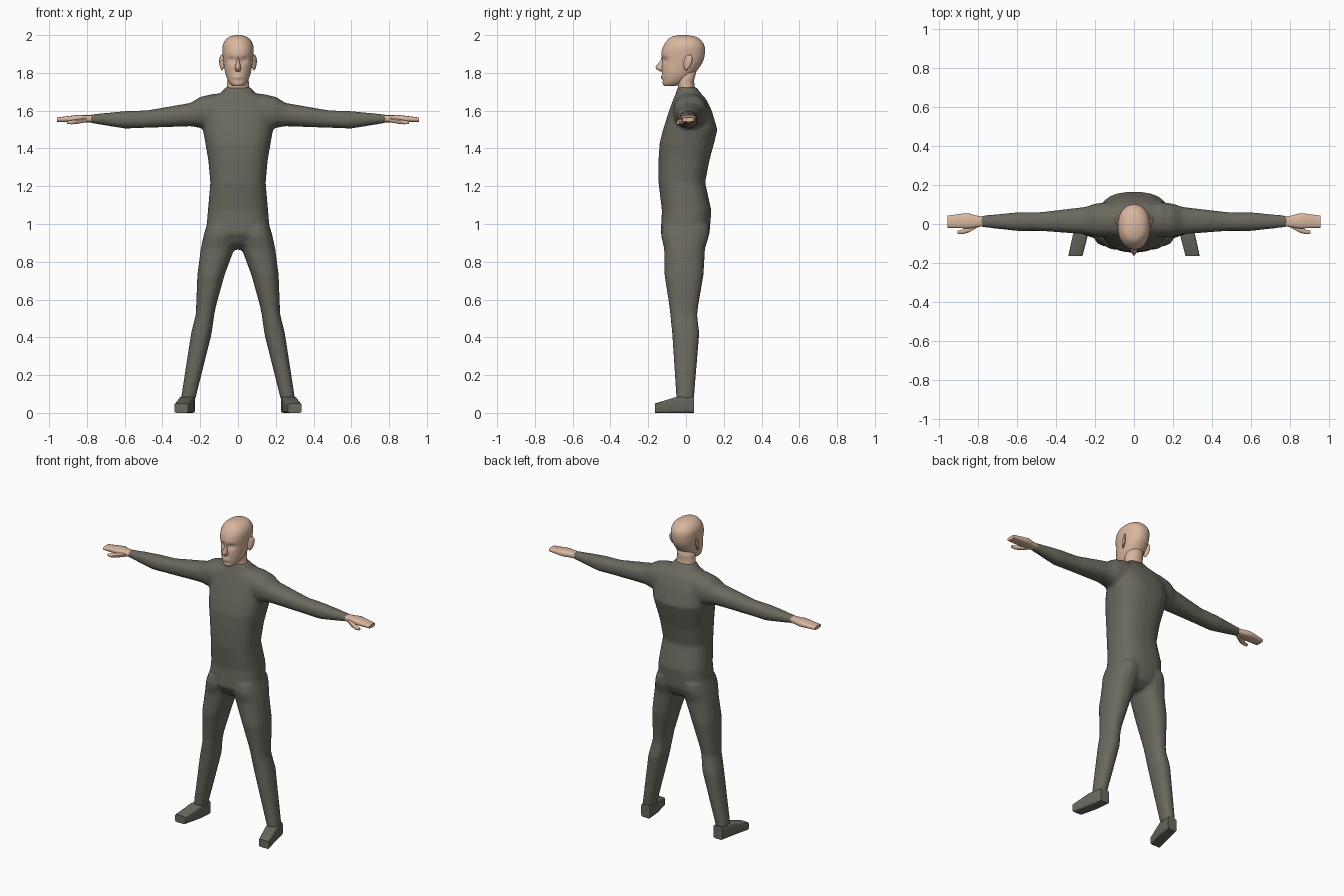
import bpy, bmesh, math


def material(name, rgb):
    m = bpy.data.materials.new(name)
    m.diffuse_color = (*rgb, 1)
    return m


SUIT = material("grey green suit", (0.145, 0.14, 0.112))
SKIN = material("skin", (0.70, 0.475, 0.345))

# which coordinates the two spans of a section use, per loft axis
ORDER = {'z': (2, 0, 1), 'x': (0, 1, 2), 'y': (1, 0, 2)}


def catmull(rows, steps):
    out = []
    for i in range(len(rows) - 1):
        p = [rows[max(0, min(len(rows) - 1, i + k))] for k in (-1, 0, 1, 2)]
        for s in range(steps):
            t = s / steps
            out.append([0.5 * (2 * b + (c - a) * t + (2 * a - 5 * b + 4 * c - d) * t * t
                               + (3 * b - a - 3 * c + d) * t ** 3)
                        for a, b, c, d in zip(*p)])
    return out + [rows[-1]]


def loft(bm, axis, rows, n=16, power=2.3, side=1, steps=1):
    """Rows are (position, a min, a max, b min, b max): super-ellipse sections."""
    it, ia, ib = ORDER[axis]
    rings = []
    for t, a0, a1, b0, b1 in (catmull(rows, steps) if steps > 1 else rows):
        ring = []
        for k in range(n):
            ang = 2 * math.pi * (k + 0.5) / n
            c, s = math.cos(ang), math.sin(ang)
            co = [0, 0, 0]
            co[it] = t
            co[ia] = (a0 + a1) / 2 + (a1 - a0) / 2 * math.copysign(abs(c) ** (2 / power), c)
            co[ib] = (b0 + b1) / 2 + (b1 - b0) / 2 * math.copysign(abs(s) ** (2 / power), s)
            co[0] *= side
            ring.append(bm.verts.new(co))
        rings.append(ring)
    for r, q in zip(rings, rings[1:]):
        for k in range(n):
            j = (k + 1) % n
            bm.faces.new((r[k], r[j], q[j], q[k]))
    bm.faces.new(rings[0])
    bm.faces.new(rings[-1])


def finish(bm, name, mat, angle=None):
    bmesh.ops.recalc_face_normals(bm, faces=bm.faces[:])
    me = bpy.data.meshes.new(name)
    bm.to_mesh(me)
    bm.free()
    me.materials.append(mat)
    ob = bpy.data.objects.new(name, me)
    bpy.context.collection.objects.link(ob)
    for p in me.polygons:
        p.use_smooth = True
    if angle:
        bpy.ops.object.select_all(action='DESELECT')
        ob.select_set(True)
        bpy.context.view_layer.objects.active = ob
        bpy.ops.object.shade_smooth_by_angle(angle=math.radians(angle))
    return ob


# body suit: torso, sleeves and trouser legs fused into one skin
bm = bmesh.new()
loft(bm, 'z', [
    (0.865, -0.04, 0.04, -0.06, 0.06),
    (0.90, -0.12, 0.12, -0.105, 0.105),
    (0.95, -0.17, 0.17, -0.135, 0.125),
    (1.07, -0.16, 0.16, -0.128, 0.135),
    (1.22, -0.147, 0.147, -0.146, 0.102),
    (1.34, -0.158, 0.158, -0.146, 0.125),
    (1.43, -0.174, 0.174, -0.14, 0.15),
    (1.50, -0.186, 0.186, -0.122, 0.167),
    (1.60, -0.185, 0.185, -0.09, 0.137),
    (1.66, -0.155, 0.155, -0.068, 0.108),
    (1.695, -0.09, 0.09, -0.052, 0.076),
    (1.725, -0.066, 0.066, -0.046, 0.055)], n=24, power=2.5)
for s in (1, -1):
    loft(bm, 'x', [
        (0.06, -0.05, 0.09, 1.53, 1.695),
        (0.13, -0.07, 0.115, 1.49, 1.69),
        (0.20, -0.065, 0.105, 1.508, 1.674),
        (0.25, -0.053, 0.088, 1.517, 1.642),
        (0.48, -0.036, 0.061, 1.509, 1.602),
        (0.60, -0.036, 0.060, 1.505, 1.598),
        (0.79, -0.015, 0.042, 1.536, 1.579)], side=s)
    loft(bm, 'z', [
        (0.99, 0.01, 0.168, -0.125, 0.125),
        (0.94, 0.006, 0.183, -0.134, 0.124),
        (0.87, 0.018, 0.198, -0.117, 0.102),
        (0.73, 0.070, 0.216, -0.115, 0.094),
        (0.57, 0.115, 0.222, -0.090, 0.066),
        (0.52, 0.125, 0.224, -0.084, 0.060),
        (0.42, 0.139, 0.249, -0.074, 0.071),
        (0.07, 0.226, 0.303, -0.051, 0.042)], side=s)
suit = finish(bm, "body_suit", SUIT)
rm = suit.modifiers.new("fuse", 'REMESH')
rm.mode = 'VOXEL'
rm.voxel_size = 0.011
rm.use_smooth_shade = True
sm = suit.modifiers.new("soften", 'SMOOTH')
sm.factor = 0.5
sm.iterations = 4

for s, label in ((1, "left"), (-1, "right")):
    # shoe: flat sole, toes turned out, sloping instep
    bm = bmesh.new()
    loft(bm, 'y', [
        (0.043, 0.227, 0.292, 0, 0.085),
        (-0.05, 0.234, 0.312, 0, 0.085),
        (-0.164, 0.264, 0.337, 0, 0.050)], power=7, side=s)
    finish(bm, label + "_shoe", SUIT, 35)

    # hand: mitten of closed fingers with a thumb in front
    bm = bmesh.new()
    loft(bm, 'x', [
        (0.77, -0.012, 0.038, 1.539, 1.576),
        (0.81, -0.017, 0.044, 1.538, 1.576),
        (0.85, -0.024, 0.056, 1.538, 1.577),
        (0.885, -0.022, 0.053, 1.539, 1.573),
        (0.957, -0.020, 0.043, 1.541, 1.564)], n=14, power=3, side=s)
    loft(bm, 'x', [
        (0.80, -0.018, 0.012, 1.539, 1.565),
        (0.85, -0.046, -0.010, 1.529, 1.556),
        (0.88, -0.053, -0.028, 1.527, 1.550),
        (0.905, -0.050, -0.034, 1.529, 1.545)], n=8, side=s)
    finish(bm, label + "_hand", SKIN, 50)

    # ear
    bm = bmesh.new()
    bmesh.ops.create_uvsphere(bm, u_segments=12, v_segments=8, radius=1)
    for v in bm.verts:
        x, y, z = v.co
        y *= 1 + 0.3 * z
        v.co = (s * (0.085 + 0.010 * x + 0.011 * y),
                0.008 + 0.022 * y + 0.008 * z, 1.855 + 0.042 * z)
    finish(bm, label + "_ear", SKIN)

# neck
bm = bmesh.new()
loft(bm, 'z', [
    (1.69, -0.064, 0.064, -0.042, 0.052),
    (1.73, -0.060, 0.060, -0.044, 0.046),
    (1.76, -0.057, 0.057, -0.052, 0.043),
    (1.83, -0.057, 0.057, -0.06, 0.062)], n=20, power=2)
finish(bm, "neck", SKIN)

# head with sunken eye sockets, lips and chin
bm = bmesh.new()
loft(bm, 'z', [
    (1.730, -0.025, 0.025, -0.116, -0.06),
    (1.745, -0.044, 0.044, -0.124, -0.015),
    (1.780, -0.062, 0.062, -0.126, 0.03),
    (1.820, -0.072, 0.072, -0.128, 0.065),
    (1.860, -0.078, 0.078, -0.127, 0.09),
    (1.900, -0.082, 0.082, -0.131, 0.10),
    (1.940, -0.082, 0.082, -0.121, 0.099),
    (1.970, -0.070, 0.070, -0.102, 0.082),
    (1.990, -0.048, 0.048, -0.078, 0.055),
    (2.000, -0.015, 0.015, -0.04, 0.01)], n=40, power=2.15, steps=4)
# bumps: x, z, width, height, push along y
for bx, bz, w, h, push in ((0.033, 1.868, 0.018, 0.014, 0.014), (-0.033, 1.868, 0.018, 0.014, 0.014),
                           (0, 1.777, 0.022, 0.010, -0.009), (0, 1.760, 0.03, 0.006, 0.004)):
    for v in bm.verts:
        if v.co.y < -0.03:
            v.co.y += push * math.exp(-((v.co.x - bx) / w) ** 2 - ((v.co.z - bz) / h) ** 2)
finish(bm, "head", SKIN)

# nose
bm = bmesh.new()
loft(bm, 'z', [
    (1.885, -0.008, 0.008, -0.130, -0.10),
    (1.865, -0.009, 0.009, -0.136, -0.10),
    (1.833, -0.015, 0.015, -0.163, -0.10),
    (1.820, -0.018, 0.018, -0.158, -0.10),
    (1.808, -0.012, 0.012, -0.138, -0.10)], n=12, power=1.7)
finish(bm, "nose", SKIN, 60)
